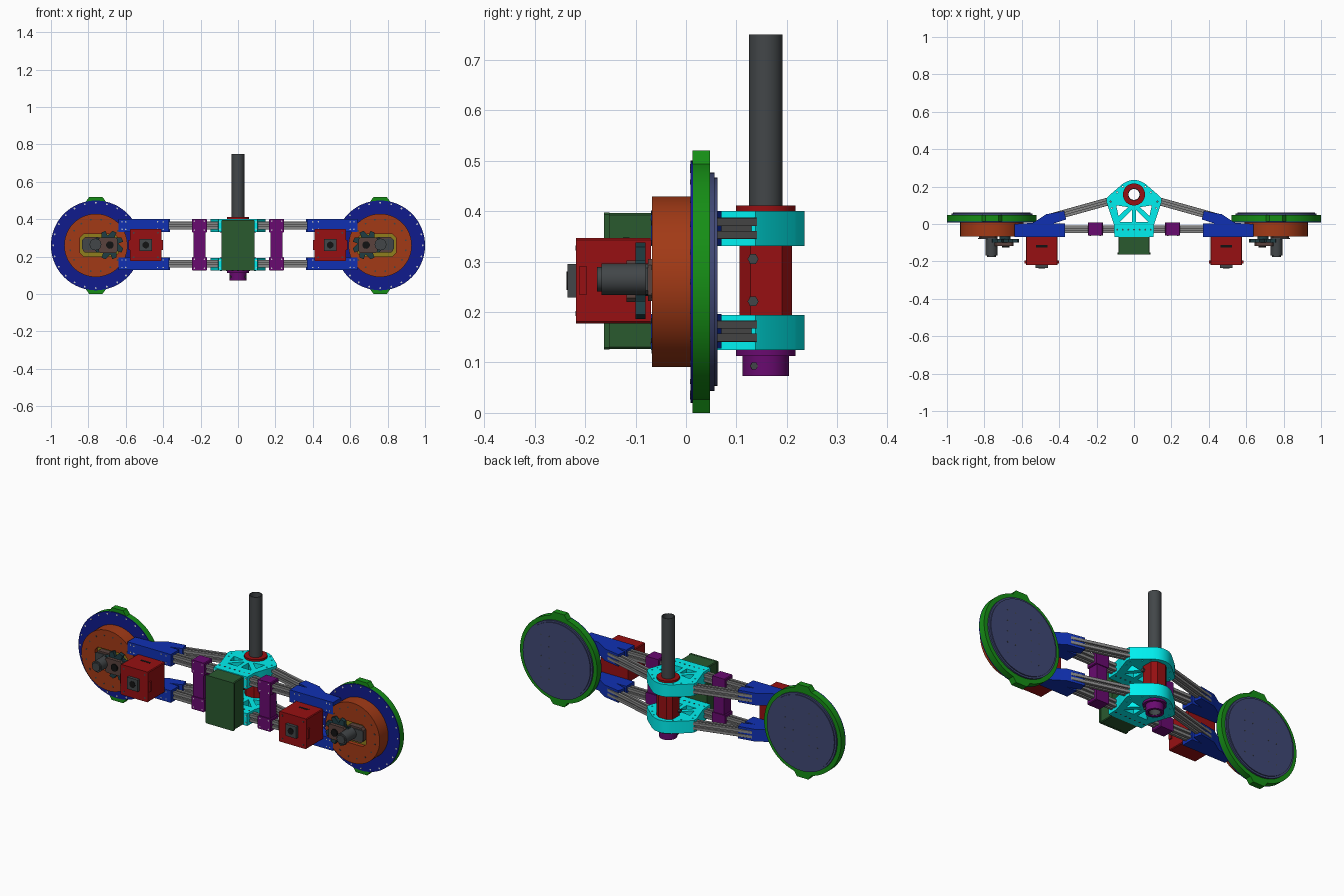
import bpy, bmesh
from math import sin, cos, pi, radians
from mathutils import Matrix, Vector

if "Cube" in bpy.data.objects:
    bpy.data.objects.remove(bpy.data.objects["Cube"])

BLUE, NAVY, ORANGE, GREEN = (.005, .03, .45), (.005, .011, .27), (.36, .042, .008), (.008, .27, .008)
SLATE, CYAN, PURPLE = (.051, .065, .178), (0, .87, .87), (.14, .003, .16)
RED, BOXGREEN, DARK = (.31, .005, .006), (.023, .1, .028), (.055, .062, .066)
GREY, PALE, YELLOW = (.24, .24, .24), (.7, .7, .7), (.28, .21, .012)
BROWN, TEAL, BLACK = (.1, .055, .047), (.014, .047, .056), (.006, .006, .006)
AXES = {'x': Matrix(((0, 0, 1), (1, 0, 0), (0, 1, 0))).to_4x4(),   # profile in (y, z)
        'y': Matrix(((1, 0, 0), (0, 0, -1), (0, 1, 0))).to_4x4(),  # profile in (x, z)
        'z': Matrix.Identity(4)}                                   # profile in (x, y)
mats = {}


def material(c):
    if c not in mats:
        mats[c] = bpy.data.materials.new("paint_%d" % len(mats))
        mats[c].diffuse_color = (*c, 1)
    return mats[c]


def circ(u, v, r, n=64, ph=0):
    return [(u + r * cos(ph + 2 * pi * i / n), v + r * sin(ph + 2 * pi * i / n)) for i in range(n)]


def rect(u0, u1, v0, v1, c=0):
    if not c:
        return [(u0, v0), (u1, v0), (u1, v1), (u0, v1)]
    return [(u0 + c, v0), (u1 - c, v0), (u1, v0 + c), (u1, v1 - c),
            (u1 - c, v1), (u0 + c, v1), (u0, v1 - c), (u0, v0 + c)]


def dots(points, r, n=8):
    return [circ(u, v, r, n) for u, v in points]


def prism(name, loops, a, b, color, axis='y', both=False):
    """Extrude closed loops (inner loops are holes) from a to b; optionally mirror in x."""
    cu = bpy.data.curves.new(name, 'CURVE')
    cu.dimensions, cu.fill_mode, cu.extrude = '2D', 'BOTH', abs(b - a) / 2
    for loop in loops:
        sp = cu.splines.new('POLY')
        sp.points.add(len(loop) - 1)
        for p, (u, v) in zip(sp.points, loop):
            p.co = (u, v, 0, 1)
        sp.use_cyclic_u = True
    tmp = bpy.data.objects.new(name + "_tmp", cu)
    frame = AXES[axis] if isinstance(axis, str) else axis
    mid = (a + b) / 2 * (-1 if axis == 'y' else 1)
    for s, side in ((1, "right_"), (-1, "left_"))[:2 if both else 1]:
        me = bpy.data.meshes.new_from_object(tmp)
        me.transform(Matrix.Diagonal((s, 1, 1, 1)) @ frame @ Matrix.Translation((0, 0, mid)))
        bm = bmesh.new()
        bm.from_mesh(me)
        bmesh.ops.remove_doubles(bm, verts=bm.verts, dist=1e-5)
        bmesh.ops.recalc_face_normals(bm, faces=bm.faces)
        bm.to_mesh(me)
        bm.free()
        me.shade_smooth()
        me.set_sharp_from_angle(angle=radians(30))
        me.materials.clear()
        me.materials.append(material(color))
        bpy.context.collection.objects.link(bpy.data.objects.new((side if both else "") + name, me))
    bpy.data.objects.remove(tmp)
    bpy.data.curves.remove(cu)


# Wheels
WX, WZ = .76, .26
hub = rect(WX - .12, WX + .085, WZ - .06, WZ + .06, .02)
prism("wheel_front_disc", [circ(WX, WZ, .24, 96)], .009, .014, NAVY, both=True)
prism("wheel_rim", [circ(WX, WZ, .24, 96), circ(WX, WZ, .214, 96)], .014, .048, GREEN, both=True)
for s, nm in ((1, "top"), (-1, "bottom")):
    tab = [(WX - .055, WZ + s * .232), (WX + .055, WZ + s * .232),
           (WX + .035, WZ + s * .26), (WX - .035, WZ + s * .26)]
    prism("rim_tab_" + nm, [tab], .013, .048, GREEN, both=True)
prism("wheel_back_disc", [circ(WX, WZ, .217, 96)], .014, .057, SLATE, both=True)
prism("wheel_back_face", [circ(WX, WZ, .207, 96)], .057, .062, SLATE, both=True)
prism("back_face_screws", dots([(WX + u, WZ + v) for u in (-.1, -.05, .05, .1)
      for v in (-.12, -.06, 0, .06, .12)], .004), .06, .0625, DARK, both=True)
prism("rim_screws", dots(circ(WX, WZ, .228, 24), .005), .008, .01, PALE, both=True)
prism("wheel_drum", [circ(WX, WZ, .169, 80), hub], -.067, .01, ORANGE, both=True)
prism("drum_screws", dots(circ(WX, WZ, .14, 16, .2), .005), -.068, -.06, DARK, both=True)

# Drive motor, gear and gearbox inside each drum
prism("motor_mount", [hub], -.045, .009, YELLOW, both=True)
prism("motor", [circ(.762, .265, .031, 40)], -.168, -.045, DARK, both=True)
prism("motor_cap", [circ(.762, .265, .024, 40)], -.176, -.168, DARK, both=True)
gear = [(.69 + r * cos(t), .262 + r * sin(t)) for i in range(8) for r, t in
        ((.05, (i - .2) * pi / 4), (.078, (i + .3) * pi / 4), (.078, (i + .7) * pi / 4))]
prism("drive_gear", [gear], -.1, -.08, TEAL, both=True)
prism("gear_hub", [circ(.69, .262, .03, 32)], -.08, -.045, TEAL, both=True)
prism("gearbox", [rect(.645, .745, .22, .302, .008)], -.118, -.1, BROWN, both=True)
prism("gearbox_body", [rect(.73, .83, .222, .305, .012)], -.075, -.045, BROWN, both=True)
prism("gear_shaft", [circ(.685, .262, .02, 24)], -.125, -.118, BLACK, both=True)
prism("motor_clamp", [rect(.765, .835, .235, .295, .008)], -.08, -.075, DARK, both=True)

# Frame: slotted rails, end brackets and rail clamps at two heights
q = [(.021, -.02), (.021, -.005), (.011, -.005), (.011, .005), (.021, .005), (.021, .02)]
slotted = [(u * c - v * s, u * s + v * c) for c, s in ((1, 0), (0, 1), (-1, 0), (0, -1)) for u, v in q]
bracket = [(.64, 0), (.64, -.069), (.37, -.069), (.37, .003), (.43, .003), (.363, .024),
           (.373, .07), (.47, .052), (.54, .006)]
for level, zc in (("upper", .366), ("lower", .162)):
    prism(level + "_front_rail", [[(u - .028, v + zc) for u, v in slotted]], .06, .62, GREY, 'x', True)
    p0, p1 = Vector((.45, .034, zc)), Vector((.075, .138, zc))
    d = (p1 - p0).normalized()
    up = Vector((0, 0, 1))
    frame = Matrix.Translation(p0) @ Matrix((up.cross(d), up, d)).transposed().to_4x4()
    prism(level + "_angled_rail", [slotted], 0, (p1 - p0).length, GREY, frame, True)
    prism(level + "_end_bracket", [bracket], zc - .034, zc + .034, BLUE, 'z', True)
    prism(level + "_bracket_screws", dots([(x, zc + v) for x in (.4, .43, .6, .62) for v in (-.02, .02)], .004),
          -.07, -.066, PALE, both=True)
    prism(level + "_rail_clamp", [rect(.166, .247, zc - .036, zc + .036, .004)], -.062, .008, PURPLE, both=True)
    prism(level + "_clamp_screws", dots([(x, zc + v) for x in (.18, .233) for v in (-.024, .024)], .004),
          -.063, -.06, PALE, both=True)
prism("clamp_post", [rect(.174, .239, .19, .34)], -.057, .003, PURPLE, both=True)

# Central truss plates
PY = .158
half = [(.105, -.069), (.107, -.005), (.118, .03), (.148, .118), (.146, .138), (.13, .155), (.06, .215),
        (.035, .229), (.012, .235)]
outline = half + [(-x, y) for x, y in reversed(half)]
holes = [circ(0, PY, .033, 48)]
for s in (1, -1):
    holes += [[(s * .032, .09), (s * .095, .1), (s * .083, .042)],
              [(s * .012, .012), (s * .075, .012), (s * .012, .075)]]
    holes += dots([(s * .125, .12), (s * .118, .085), (s * .09, .17), (s * .06, .2)], .004)
for level, z0, z1 in (("upper", .331, .4), ("lower", .125, .194)):
    prism(level + "_truss_plate", [outline] + holes, z0, z1, CYAN, 'z')
    prism(level + "_truss_screws", dots([(x * .03, -.03) for x in range(-3, 4)], .005),
          z0 - .001, z1 + .001, DARK, 'z')
    prism(level + "_truss_front_screws", dots([(.097, z0 + .015), (.097, z1 - .015)], .004),
          -.07, -.066, PALE, both=True)

# Mast with its sleeve and collars
bore = circ(0, PY, .032, 48)
sleeve = [(-.05, .128), (-.025, .106), (.025, .106), (.05, .128), (.05, .19), (.025, .21), (-.025, .21), (-.05, .19)]
prism("mast", [circ(0, PY, .0335, 48), circ(0, PY, .029, 48)], .078, .75, DARK, 'z')
prism("mast_sleeve", [sleeve, bore], .194, .331, RED, 'z')
prism("sleeve_flange", [circ(0, PY, .059), bore], .4, .411, RED, 'z')
prism("bottom_collar", [circ(0, PY, .046), bore], .073, .114, PURPLE, 'z')
prism("collar_flange", [circ(0, PY, .059), bore], .113, .125, PURPLE, 'z')
prism("sleeve_bolts", dots([(.133, .305), (.133, .221)], .011, 6), .045, .06, DARK, 'x', True)
prism("collar_bolt", dots([(.135, .093)], .008, 6), .03, .046, DARK, 'x', True)

# Control box in the middle
prism("control_box", [rect(-.083, .083, .127, .396, .004)], -.152, -.069, BOXGREEN)
prism("control_box_lid", [rect(-.088, .088, .126, .397, .004)], -.163, -.152, BOXGREEN)

# Red side modules with connectors
CX = .493
prism("side_module", [rect(CX - .085, CX + .085, .177, .347, .004)], -.218, -.069, RED, both=True)
prism("module_ears", [rect(CX - .093, CX + .093, .235, .29)], -.212, -.196, RED, both=True)
prism("module_connector", [rect(CX - .033, CX + .033, .229, .295)], -.235, -.218, DARK, both=True)
prism("connector_core", [circ(CX, .262, .018, 24)], -.237, -.235, BLACK, both=True)
prism("module_screws", dots([(CX + u, .262 + v) for u in (-.065, .065) for v in (-.065, .065)], .005),
      -.219, -.216, DARK, both=True)
prism("module_slot", [rect(CX - .03, CX + .03, -.125, -.112)], .346, .348, BLACK, 'z', True)

for m in bpy.data.materials:
    if m.users and not m.is_grease_pencil:
        m.use_nodes = True
        m.node_tree.nodes["Principled BSDF"].inputs["Base Color"].default_value = m.diffuse_color
